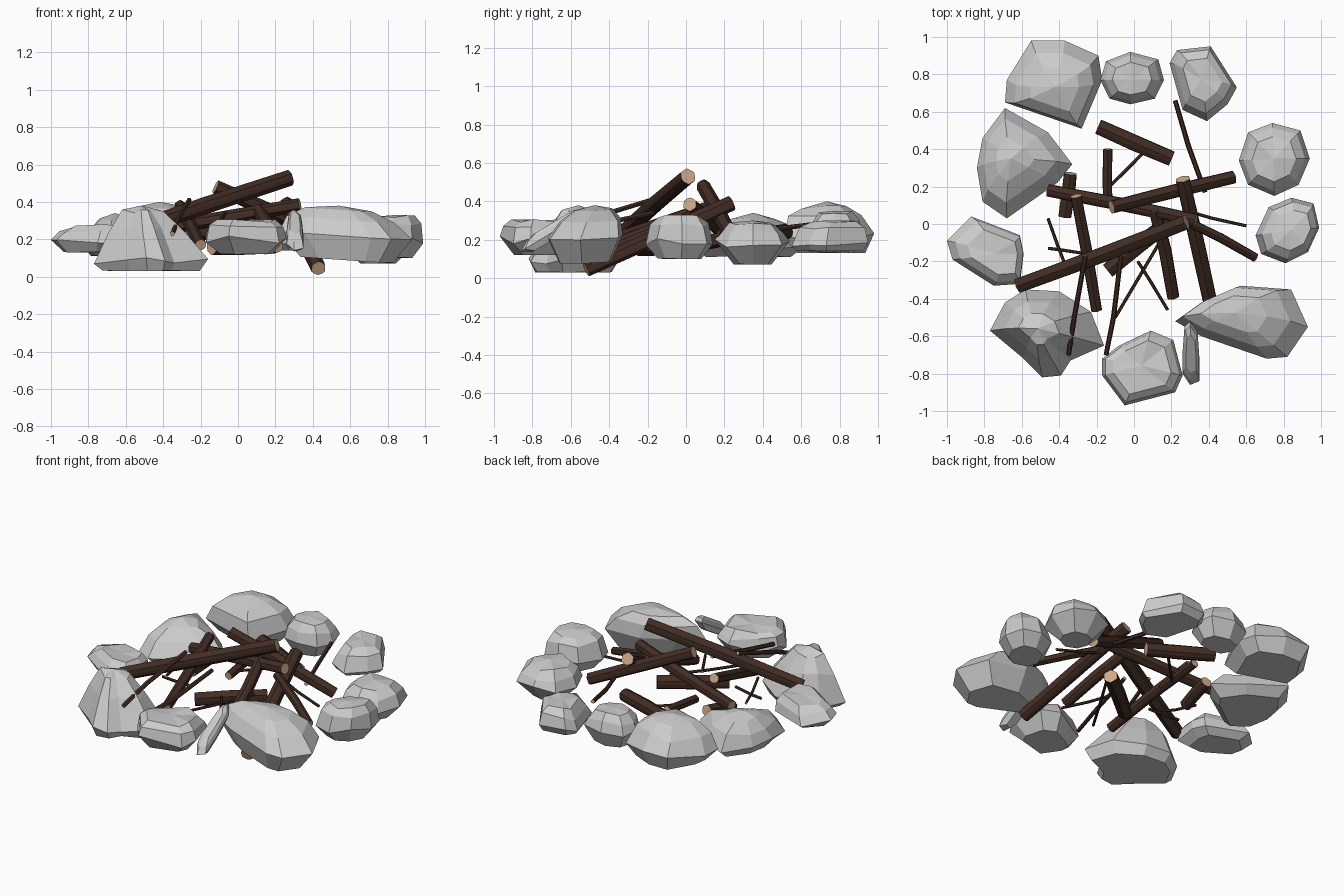
import bpy, bmesh, math, random
from mathutils import Vector

random.seed(4)


def material(name, col):
    m = bpy.data.materials.new(name)
    m.diffuse_color = (*col, 1)
    return m


BARK = material("bark", (0.055, 0.026, 0.018))
WOOD = material("cut_wood", (0.62, 0.40, 0.26))


def finish(name, bm, mats=()):
    bmesh.ops.recalc_face_normals(bm, faces=bm.faces)
    me = bpy.data.meshes.new(name)
    bm.to_mesh(me)
    bm.free()
    for m in mats:
        me.materials.append(m)
    ob = bpy.data.objects.new(name, me)
    bpy.context.collection.objects.link(ob)
    return ob


def loft(bm, rings):
    n = len(rings[0])
    for a, b in zip(rings, rings[1:]):
        for i in range(n):
            j = (i + 1) % n
            bm.faces.new((a[i], a[j], b[j], b[i]))


def stone(name, outline, z0, zm, z1, bot=0.65, top=0.6, peak=0.0, shift=(0, 0), tilt=(0, 0), shoulder=None):
    """Faceted rock: bottom, wide rim, shoulder and top, following a plan outline."""
    n = len(outline)
    cx = sum(p[0] for p in outline) / n
    cy = sum(p[1] for p in outline) / n
    bm = bmesh.new()
    zs = z1 - peak
    shoulder = shoulder or 0.5 * (1 + top) + 0.06
    levels = [(bot, z0, 0.004), (1, zm, 0.022),
              (shoulder, zm + 0.62 * (zs - zm), 0.018), (top, zs, 0.01)]
    rings = []
    for s, z, jit in levels:
        f = max(0, (z - zm) / (z1 - zm))
        ring = []
        for x, y in outline:
            dx, dy = (x - cx) * s, (y - cy) * s
            zz = max(z0, z + tilt[0] * dx + tilt[1] * dy + random.uniform(-jit, jit)) if tilt == (0, 0) \
                else z + tilt[0] * dx + tilt[1] * dy
            ring.append(bm.verts.new((cx + dx + shift[0] * f, cy + dy + shift[1] * f, zz)))
        rings.append(ring)
    loft(bm, rings)
    bm.faces.new(rings[0])
    tip = bm.verts.new((cx + shift[0], cy + shift[1], z1))
    for i in range(n):
        bm.faces.new((rings[-1][i], rings[-1][(i + 1) % n], tip))
    return finish(name, bm)


def log(name, path, r, sides=12, bend=0.008):
    """Ridged bark tube along a path, with cut wood on both ends."""
    pts = [Vector(p) for p in path]
    if len(pts) == 2:
        mid = (pts[0] + pts[1]) / 2 + Vector((random.uniform(-bend, bend), random.uniform(-bend, bend), 0))
        pts.insert(1, mid)
    d = (pts[-1] - pts[0]).normalized()
    u = d.cross(Vector((0, 0, 1))).normalized()
    v = u.cross(d)
    ridge = [random.uniform(0.95, 1.04) if i % 2 else 0.92 for i in range(sides)]
    bm = bmesh.new()
    rings = []
    for k, p in enumerate(pts):
        rr = r * (1.04 if 0 < k < len(pts) - 1 else 0.98)
        rings.append([bm.verts.new(p + rr * q * (u * math.cos(t) + v * math.sin(t)))
                      for q, t in ((ridge[i], 2 * math.pi * i / sides) for i in range(sides))])
    loft(bm, rings)
    for ring in (rings[0], rings[-1]):
        bm.faces.new(ring).material_index = 1
    return finish(name, bm, (BARK, WOOD))


# Ring of stones, clockwise from the back left
stone("stone_back_left", [(-0.55, 0.98), (-0.37, 0.98), (-0.19, 0.90), (-0.17, 0.77), (-0.28, 0.51),
                          (-0.69, 0.65), (-0.68, 0.77)], 0.13, 0.22, 0.40, 0.75, 0.5, 0.03, (0, -0.06))
stone("stone_back", [(-0.18, 0.77), (-0.15, 0.87), (-0.02, 0.92), (0.13, 0.88), (0.16, 0.77), (0.11, 0.67),
                     (-0.02, 0.64), (-0.13, 0.67)], 0.13, 0.22, 0.35, 0.65, 0.62, 0.01)
stone("stone_back_right", [(0.19, 0.86), (0.23, 0.93), (0.41, 0.95), (0.55, 0.73), (0.50, 0.64), (0.39, 0.55),
                           (0.26, 0.61)], 0.14, 0.18, 0.30, 0.85, 0.58, 0.01, (0, 0.02))
stone("stone_right_back", [(0.56, 0.34), (0.61, 0.49), (0.74, 0.54), (0.89, 0.50), (0.94, 0.35), (0.88, 0.21),
                           (0.75, 0.15), (0.61, 0.21)], 0.07, 0.18, 0.30, 0.5, 0.62, 0.02)
stone("stone_right", [(0.65, -0.06), (0.72, 0.09), (0.84, 0.14), (0.96, 0.11), (0.99, -0.02), (0.93, -0.15),
                      (0.81, -0.21), (0.68, -0.16)], 0.10, 0.19, 0.33, 0.65, 0.62, 0.01, (0.02, 0))
stone("stone_front_right", [(0.22, -0.52), (0.36, -0.42), (0.57, -0.33), (0.84, -0.35), (0.93, -0.55),
                            (0.82, -0.71), (0.71, -0.72), (0.36, -0.60)],
      0.09, 0.22, 0.38, 0.7, 0.5, 0.02, (-0.06, 0.05), (-0.06, 0.03))
stone("stone_sliver", [(0.27, -0.55), (0.30, -0.52), (0.34, -0.58), (0.35, -0.72), (0.35, -0.84), (0.30, -0.86),
                       (0.26, -0.80), (0.26, -0.68)], 0.20, 0.24, 0.29, 0.65, 0.6, 0, (0, 0), (0, 0.6))
stone("stone_front", [(-0.17, -0.72), (-0.08, -0.65), (0.09, -0.57), (0.21, -0.62), (0.26, -0.81), (0.22, -0.90),
                      (-0.05, -0.97), (-0.17, -0.81)], 0.12, 0.20, 0.30, 0.65, 0.72, 0.0)
stone("stone_front_left", [(-0.77, -0.57), (-0.69, -0.42), (-0.58, -0.35), (-0.40, -0.36), (-0.23, -0.47),
                           (-0.16, -0.65), (-0.34, -0.73), (-0.39, -0.81), (-0.49, -0.82), (-0.59, -0.72)],
      0.03, 0.09, 0.38, 0.85, 0.36, 0.03, (-0.05, 0.03), shoulder=0.66)
stone("stone_left", [(-1.0, -0.09), (-0.87, 0.04), (-0.61, -0.06), (-0.59, -0.16), (-0.61, -0.32), (-0.75, -0.33),
                     (-0.97, -0.19)], 0.13, 0.18, 0.27, 0.7, 0.65, 0.0, (0.03, 0))
stone("stone_left_back", [(-0.84, 0.30), (-0.81, 0.46), (-0.69, 0.62), (-0.46, 0.49), (-0.33, 0.32), (-0.41, 0.22),
                          (-0.68, 0.03), (-0.81, 0.12)], 0.11, 0.17, 0.34, 0.75, 0.4, 0.03, (-0.03, 0.03))

# Stacked logs
logs = [
    ("long_log", (-0.62, -0.33, 0.23), (0.28, 0.01, 0.53), 0.043),
    ("right_leaning_log", (0.26, 0.24, 0.39), (0.43, -0.52, 0.045), 0.041),
    ("cross_log", (-0.12, 0.09, 0.48), (0.53, 0.25, 0.19), 0.038),
    ("cross_log_low", (-0.46, 0.18, 0.25), (0.33, 0.02, 0.385), 0.037),
    ("back_log", (-0.19, 0.52, 0.24), (0.20, 0.35, 0.21), 0.045),
    ("left_leaning_log", (-0.31, 0.15, 0.38), (-0.20, -0.46, 0.17), 0.032),
    ("middle_log", (0.11, 0.08, 0.36), (0.21, -0.39, 0.16), 0.036),
    ("right_short_log", (0.27, 0.02, 0.33), (0.65, -0.18, 0.18), 0.026),
    ("left_short_log", (-0.34, 0.27, 0.22), (-0.37, 0.04, 0.17), 0.038),
    ("back_short_log", (-0.14, 0.40, 0.22), (-0.14, 0.10, 0.18), 0.027),
    ("ground_log", (-0.14, -0.25, 0.16), (0.20, 0.02, 0.17), 0.045),
]
for name, a, b, r in logs:
    log(name, (a, b), r)

# Kindling twigs
twigs = [
    ((0.22, 0.66, 0.28), (0.29, 0.42, 0.25), (0.38, 0.17, 0.24)),
    ((-0.07, -0.17, 0.34), (-0.11, -0.50, 0.27), (-0.15, -0.70, 0.24)),
    ((-0.26, -0.17, 0.41), (-0.32, -0.50, 0.31), (-0.35, -0.70, 0.23)),
    ((-0.10, -0.50, 0.17), (0.03, -0.28, 0.18), (0.16, -0.06, 0.20)),
    ((-0.46, 0.03, 0.21), (-0.41, -0.11, 0.22), (-0.36, -0.24, 0.25)),
    ((-0.46, -0.13, 0.18), (-0.38, -0.14, 0.18), (-0.25, -0.16, 0.19)),
    ((0.28, 0.07, 0.28), (0.42, 0.03, 0.25), (0.60, -0.01, 0.22)),
    ((0.02, -0.20, 0.20), (0.09, -0.31, 0.18), (0.18, -0.46, 0.17)),
    ((-0.13, 0.20, 0.18), (-0.04, 0.29, 0.18), (0.07, 0.40, 0.19)),
]
for i, path in enumerate(twigs):
    log(f"twig_{i + 1}", path, 0.014 if i < 3 else 0.009, sides=6)
